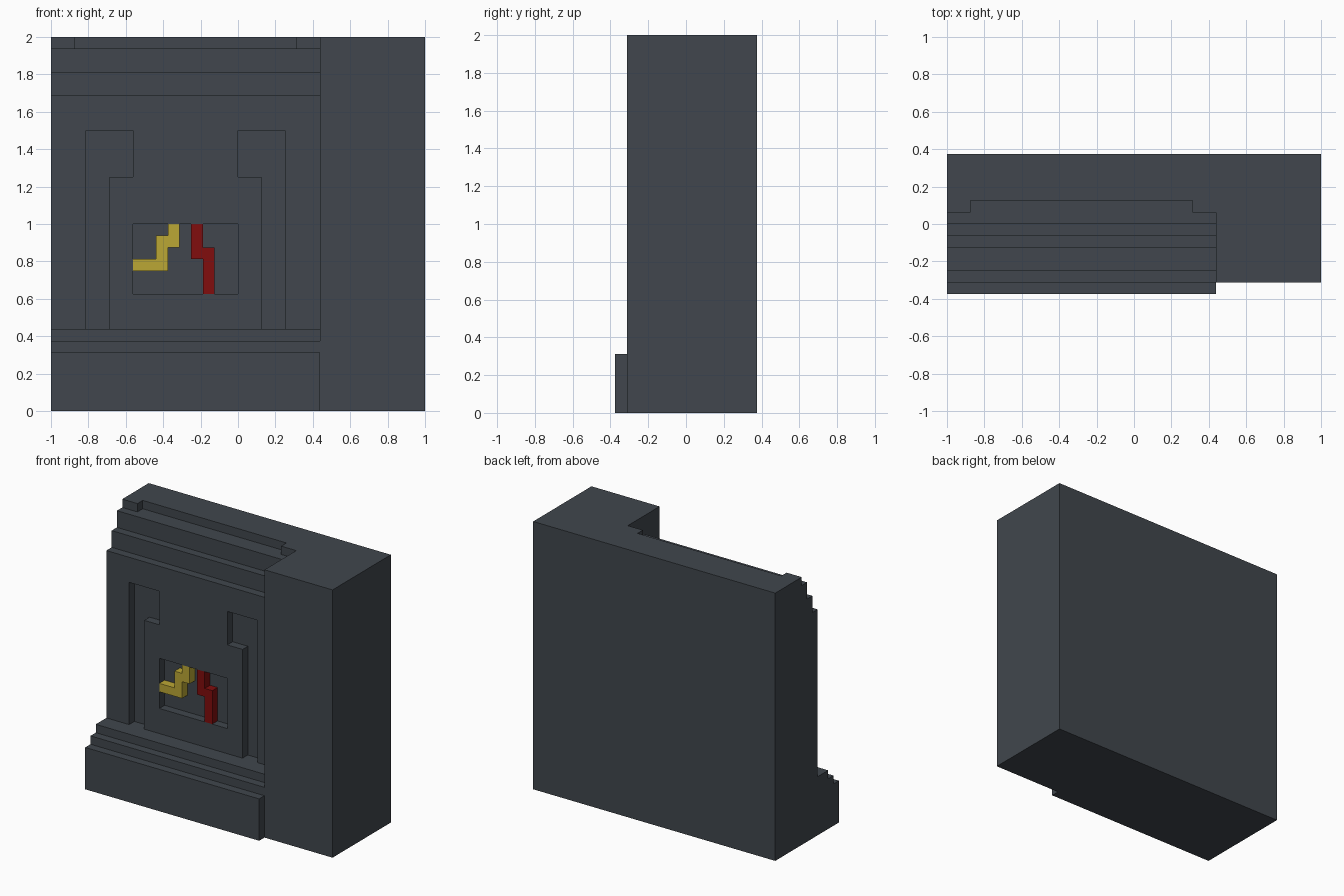
import bpy
import bmesh
from mathutils import Vector

if "Cube" in bpy.data.objects:
    bpy.data.objects.remove(bpy.data.objects["Cube"], do_unlink=True)

U = 1 / 16  # block unit of the stepped grid


def material(name, rgb):
    m = bpy.data.materials.new(name)
    m.use_nodes = True
    m.diffuse_color = (*rgb, 1)
    bsdf = next(n for n in m.node_tree.nodes if n.type == 'BSDF_PRINCIPLED')
    bsdf.inputs["Base Color"].default_value = (*rgb, 1)
    return m


slate = material("dark slate", (0.052, 0.062, 0.074))
yellow = material("mustard yellow", (0.50, 0.39, 0.035))
red = material("deep red", (0.22, 0.004, 0.004))


def prism(name, outline, axis, lo, hi, mat):
    """Extrude an outline in grid units along x (outline in y,z) or y (outline in x,z)."""
    def place(a, b, d):
        return Vector((d, a, b) if axis == 'x' else (a, d, b)) * U
    bm = bmesh.new()
    face = bm.faces.new([bm.verts.new(place(a, b, lo)) for a, b in outline])
    ext = bmesh.ops.extrude_face_region(bm, geom=[face])
    verts = [v for v in ext["geom"] if isinstance(v, bmesh.types.BMVert)]
    bmesh.ops.translate(bm, verts=verts, vec=place(0, 0, hi - lo))
    bmesh.ops.recalc_face_normals(bm, faces=bm.faces)
    mesh = bpy.data.meshes.new(name)
    bm.to_mesh(mesh)
    bm.free()
    mesh.materials.append(mat)
    obj = bpy.data.objects.new(name, mesh)
    bpy.context.collection.objects.link(obj)
    return obj


def rect(a0, b0, a1, b1):
    return [(a0, b0), (a1, b0), (a1, b1), (a0, b1)]


def carve(target, cutter):
    cutter.hide_render = True
    mod = target.modifiers.new("carve", 'BOOLEAN')
    mod.operation = 'DIFFERENCE'
    mod.solver = 'EXACT'
    mod.object = cutter
    bpy.context.view_layer.objects.active = target
    bpy.ops.object.modifier_apply(modifier=mod.name)
    bpy.data.objects.remove(cutter, do_unlink=True)


# Side tower
prism("tower", rect(-5, 0, 6, 32), 'x', 7, 16, slate)

# Wall with stepped base and stepped cornice, drawn as a side profile
steps = [(6, 0), (-6, 0), (-6, 5), (-5, 5), (-5, 6), (-4, 6), (-4, 7), (-2, 7),
         (-2, 27), (-1, 27), (-1, 29), (0, 29), (0, 31), (1, 31), (1, 32), (6, 32)]
wall = prism("stepped_wall", steps, 'x', -16, 7, slate)

# Hooked channels, mirrored about the panel centre line
CENTRE = -4.5
hook = [(-13, 7), (-11, 7), (-11, 20), (-9, 20), (-9, 24), (-13, 24)]
carve(wall, prism("channel_cutter", hook, 'y', -3, -1, slate))
mirrored = [(2 * CENTRE - x, z) for x, z in reversed(hook)]
carve(wall, prism("channel_cutter", mirrored, 'y', -3, -1, slate))

# Sunken window and shallow notch in the top edge
carve(wall, prism("window_cutter", rect(-9, 10, 0, 16), 'y', -3, -1, slate))
carve(wall, prism("notch_cutter", rect(-14, 31, 5, 33), 'y', 0.5, 2, slate))

# Coloured zigzag bars standing in the window
prism("yellow_zigzag", [(-9, 12), (-6, 12), (-6, 14), (-5, 14), (-5, 16), (-6, 16),
                        (-6, 15), (-7, 15), (-7, 13), (-9, 13)], 'y', -2, -1, yellow)
prism("red_zigzag", [(-3, 10), (-2, 10), (-2, 14), (-3, 14), (-3, 16), (-4, 16),
                     (-4, 13), (-3, 13)], 'y', -2, -1, red)
